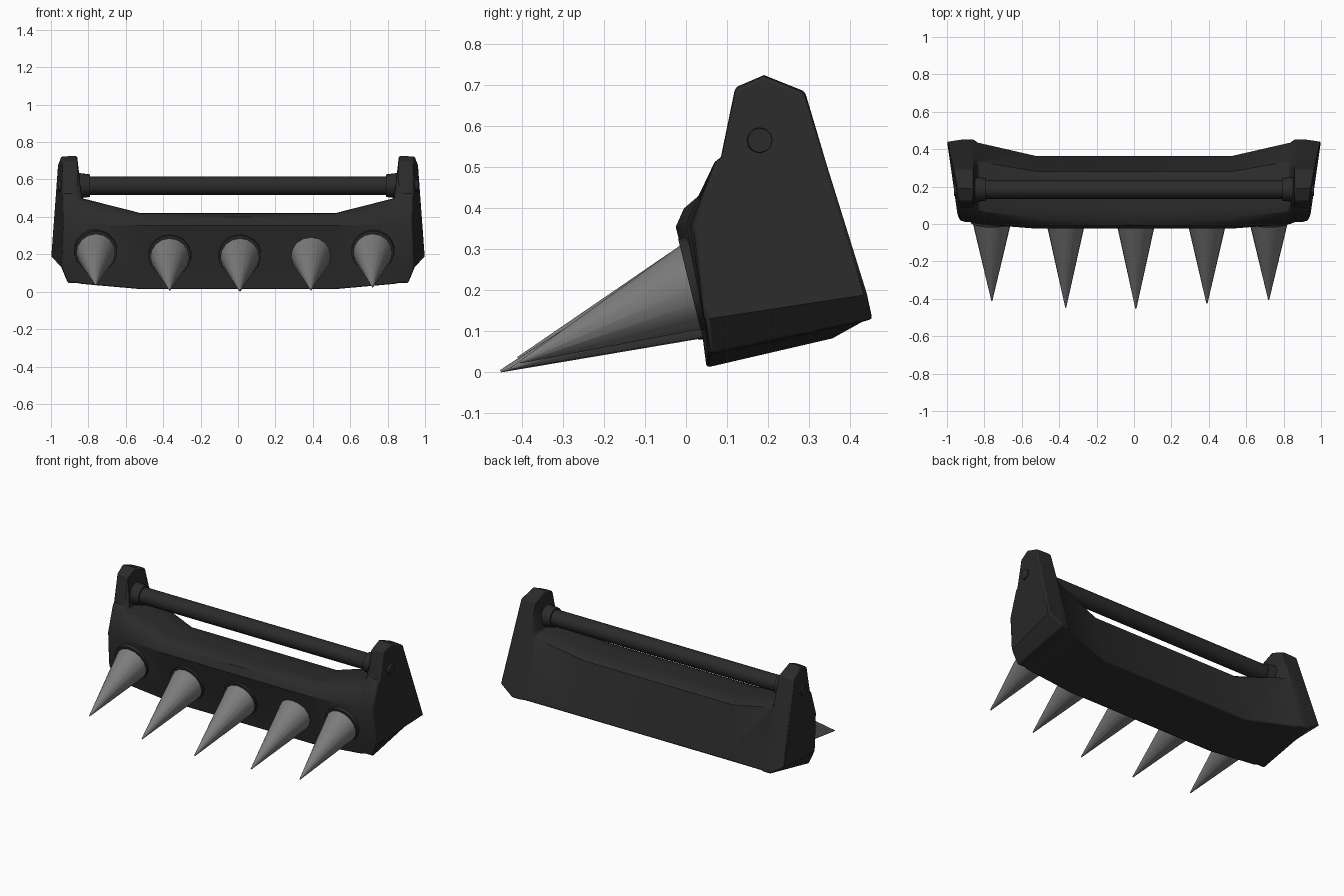
import bpy, bmesh, math
from mathutils import Vector

if "Cube" in bpy.data.objects:
    bpy.data.objects.remove(bpy.data.objects["Cube"])


def material(name, value):
    m = bpy.data.materials.new(name)
    m.diffuse_color = (value, value, value, 1)
    m.use_nodes = True
    m.node_tree.nodes["Principled BSDF"].inputs["Base Color"].default_value = m.diffuse_color
    return m


black = material("matte black", 0.024)
steel = material("spike steel", 0.2)


def finish(bm, name, mat, angle=35):
    bmesh.ops.recalc_face_normals(bm, faces=bm.faces)
    me = bpy.data.meshes.new(name)
    bm.to_mesh(me)
    bm.free()
    me.materials.append(mat)
    ob = bpy.data.objects.new(name, me)
    bpy.context.collection.objects.link(ob)
    bpy.ops.object.select_all(action='DESELECT')
    ob.select_set(True)
    bpy.context.view_layer.objects.active = ob
    bpy.ops.object.shade_smooth_by_angle(angle=math.radians(angle))
    return ob


def tapered(name, a, b, r1, r2, mat, sides=20):
    """Cone or cylinder running from point a to point b."""
    a, b = Vector(a), Vector(b)
    bm = bmesh.new()
    bmesh.ops.create_cone(bm, cap_ends=True, segments=sides, radius1=r1,
                          radius2=r2, depth=(b - a).length)
    rot = (b - a).to_track_quat('Z', 'Y')
    for v in bm.verts:
        v.co = rot @ v.co + (a + b) / 2
    return finish(bm, name, mat)


# Body: cross-sections lofted from the middle to the raised ear, then mirrored
mid = [(.05, .012), (.04, .09), (-.025, .355), (-.005, .40), (.03, .418),
       (.08, .42), (.18, .42), (.25, .418), (.28, .40), (.365, .085)]
inner = [(.055, .04), (.045, .12), (.0, .36), (.03, .43), (.07, .49),
         (.10, .50), (.18, .50), (.30, .50), (.335, .485), (.437, .125)]
ear = [(.06, .045), (.045, .12), (.01, .36), (.07, .513), (.085, .525),
       (.12, .695), (.19, .725), (.29, .685), (.345, .50), (.455, .13)]
outer = [(.05, .13), (.04, .16), (.02, .36), (.072, .513), (.087, .525),
         (.122, .692), (.19, .722), (.288, .682), (.345, .50), (.442, .19)]


def outer_x(y, z):
    return .94 + .146 * y - .028 * z


bm = bmesh.new()
rings = [[bm.verts.new((x, y, z)) for y, z in sec]
         for x, sec in ((0, mid), (.52, mid), (.835, inner), (.86, ear))]
rings.append([bm.verts.new((.91 if i in (0, 9) else .90, y, z))
              for i, (y, z) in enumerate(ear)])
rings.append([bm.verts.new((outer_x(y, z), y, z)) for y, z in outer])
n = len(mid)
for r, s in zip(rings, rings[1:]):
    for i in range(n):
        j = (i + 1) % n
        bm.faces.new((r[i], r[j], s[j], s[i]))
bm.faces.new(rings[-1])
bmesh.ops.mirror(bm, geom=bm.verts[:] + bm.edges[:] + bm.faces[:],
                 axis='X', merge_dist=.0005)
body = finish(bm, "bumper_body", black)
bev = body.modifiers.new("soft edges", 'BEVEL')
bev.width = .008
bev.segments = 2
bev.limit_method = 'ANGLE'
bev.angle_limit = math.radians(50)

# Cross bar with end collars and outer bolts
tapered("cross_bar", (-.86, .185, .567), (.86, .185, .567), .05, .05, black)
for s, side in ((-1, "left"), (1, "right")):
    tapered(side + "_bar_collar", (s * .79, .185, .567), (s * .87, .185, .567),
            .06, .07, black)
    tapered(side + "_bolt", (s * .93, .18, .566), (s * .962, .18, .566),
            .033, .03, black, 12)

# Spikes pointing forward and down, each in a low socket ring
spikes = [(-.76, .03, .212, -.41, .035), (-.365, .025, .188, -.445, .008),
          (.01, .025, .188, -.452, .003), (.39, .025, .19, -.425, .01),
          (.72, .03, .212, -.405, .025)]
for k, (x, y, z, ty, tz) in enumerate(spikes, 1):
    base, tip = Vector((x, y, z)), Vector((x, ty, tz))
    d = (tip - base).normalized()
    tapered(f"spike_{k}", base, tip, .108, .003, steel, 16)
    if k != 4:
        c = Vector((x, y - .01, z + .005))
        n_face = Vector((0, -.97, -.24))
        tapered(f"spike_socket_{k}", c - n_face * .04, c + n_face * .012,
                .12, .114, black, 18)
